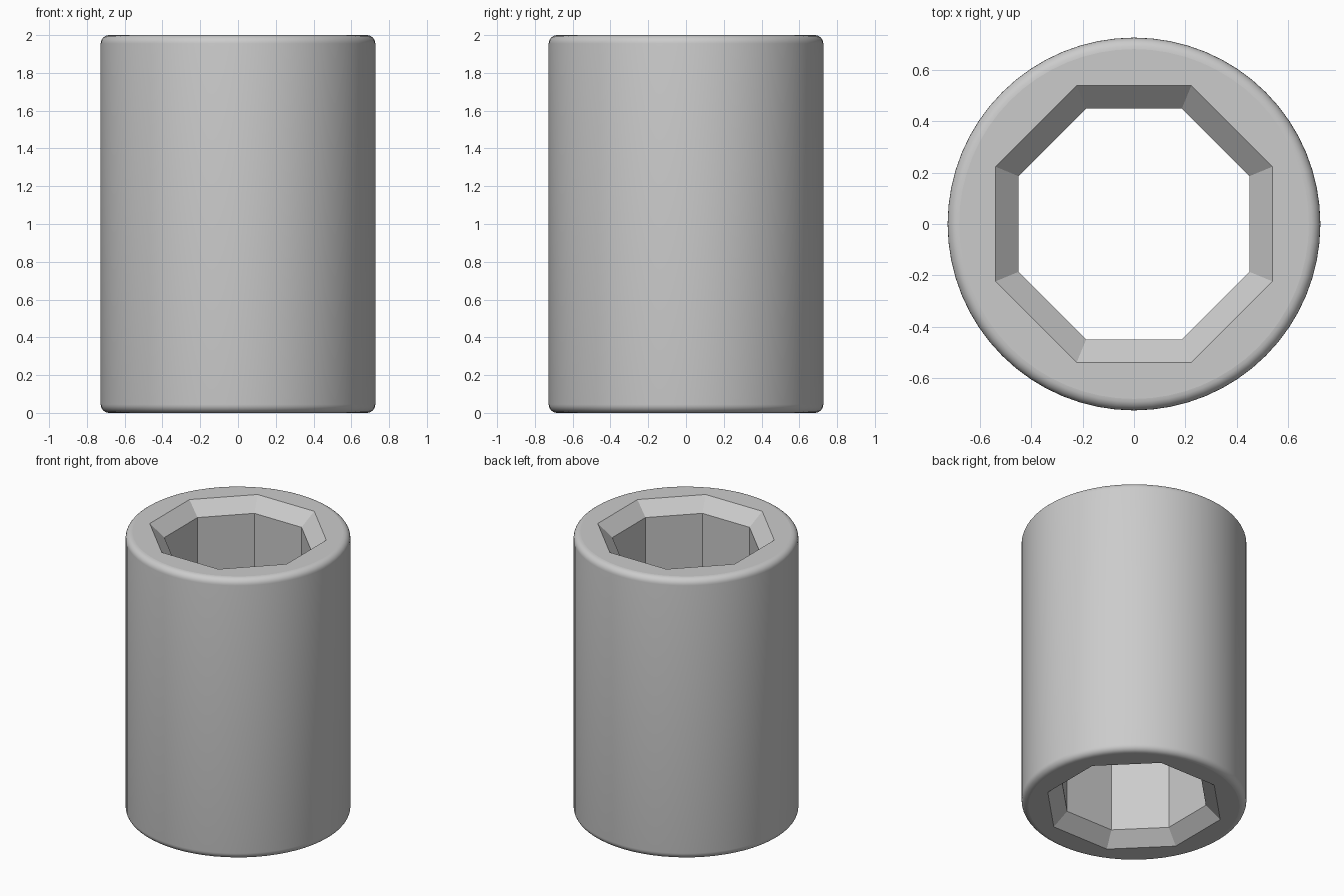
import bpy
import bmesh
from math import cos, sin, pi

HEIGHT, RADIUS, FILLET = 2.0, 0.727, 0.045
SIDES, STEPS = 64, 6            # outer wall sides, segments per rounded edge
BORE, MOUTH, CHAMFER = 0.45, 0.54, 0.09   # octagon centre-to-flat sizes, chamfer depth

cube = bpy.data.objects.get("Cube")
if cube:
    bpy.data.objects.remove(cube, do_unlink=True)

# Single grey material
grey = bpy.data.materials.new("plain grey")
grey.use_nodes = True
colour = (0.6, 0.6, 0.6, 1)
grey.diffuse_color = colour
grey.node_tree.nodes["Principled BSDF"].inputs["Base Color"].default_value = colour

bm = bmesh.new()


def ring(radius, z, count, start):
    """Circle of vertices, beginning at the given angle."""
    angles = [start + 2 * pi * i / count for i in range(count)]
    return [bm.verts.new((radius * cos(a), radius * sin(a), z)) for a in angles]


def bridge(rings, smooth):
    """Skin neighbouring rings with quads."""
    for low, high in zip(rings, rings[1:]):
        n = len(low)
        for i in range(n):
            j = (i + 1) % n
            face = bm.faces.new((low[i], low[j], high[j], high[i]))
            face.smooth = smooth


# Outer wall with rounded rims
start = pi / 8
arc = [pi / 2 * i / STEPS for i in range(STEPS + 1)]
bottom = [(RADIUS - FILLET * (1 - sin(a)), FILLET * (1 - cos(a))) for a in arc]
profile = bottom + [(r, HEIGHT - z) for r, z in reversed(bottom)]
outer = [ring(r, z, SIDES, start) for r, z in profile]
bridge(outer, True)

# Octagonal bore with chamfered mouths
corner = 1 / cos(pi / 8)
bore_profile = [(MOUTH, 0), (BORE, CHAMFER), (BORE, HEIGHT - CHAMFER), (MOUTH, HEIGHT)]
inner = [ring(r * corner, z, 8, start) for r, z in bore_profile]
bridge(inner, False)

# Flat end faces, one piece per octagon side
span = SIDES // 8
for rim, mouth in ((outer[0], inner[0]), (outer[-1], inner[-1])):
    for k in range(8):
        edge = [rim[(k * span + i) % SIDES] for i in range(span + 1)]
        bm.faces.new(edge + [mouth[(k + 1) % 8], mouth[k]])

bmesh.ops.recalc_face_normals(bm, faces=bm.faces[:])
mesh = bpy.data.meshes.new("sleeve")
bm.to_mesh(mesh)
bm.free()
mesh.materials.append(grey)
sleeve = bpy.data.objects.new("sleeve", mesh)
bpy.context.collection.objects.link(sleeve)
